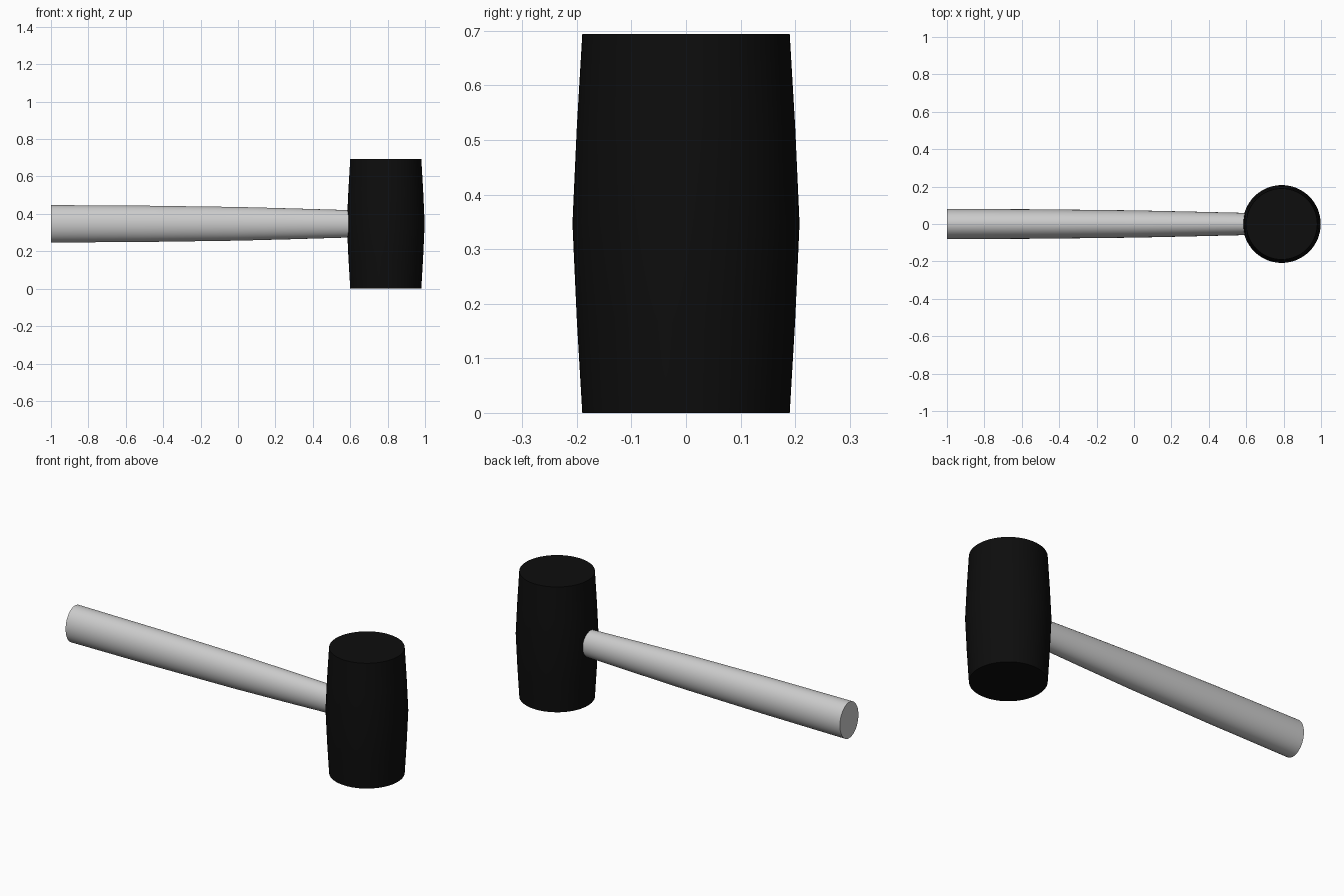
import bpy
import bmesh
from math import cos, sin, tau

cube = bpy.data.objects.get("Cube")
if cube:
    bpy.data.objects.remove(cube, do_unlink=True)


def material(name, rgb):
    mat = bpy.data.materials.new(name)
    mat.use_nodes = True
    mat.diffuse_color = (*rgb, 1)
    mat.node_tree.nodes["Principled BSDF"].inputs["Base Color"].default_value = (*rgb, 1)
    return mat


def loft(name, rings, sides, point, mat):
    """Join rings of points into a capped solid; point(ring, c, s) places one vertex."""
    bm = bmesh.new()
    loops = [[bm.verts.new(point(r, cos(tau * i / sides), sin(tau * i / sides)))
              for i in range(sides)] for r in rings]
    for a, b in zip(loops, loops[1:]):
        for i in range(sides):
            j = (i + 1) % sides
            bm.faces.new((a[i], a[j], b[j], b[i]))
    bm.faces.new(loops[0])
    bm.faces.new(loops[-1])
    bmesh.ops.recalc_face_normals(bm, faces=bm.faces)
    mesh = bpy.data.meshes.new(name)
    bm.to_mesh(mesh)
    bm.free()
    mesh.materials.append(mat)
    obj = bpy.data.objects.new(name, mesh)
    bpy.context.collection.objects.link(obj)
    bpy.ops.object.select_all(action="DESELECT")
    obj.select_set(True)
    bpy.context.view_layer.objects.active = obj
    bpy.ops.object.shade_smooth_by_angle(angle=0.6)
    return obj


rubber = material("black rubber", (0.004, 0.004, 0.004))
grey = material("light grey handle", (0.6, 0.6, 0.6))

HEAD_X, MID_Z = 0.79, 0.347

# Barrel-shaped head: (height, radius)
head_rings = [(0, 0.19), (0.17, 0.2), (MID_Z, 0.208), (0.524, 0.2), (2 * MID_Z, 0.19)]
loft("mallet_head", head_rings, 64,
     lambda r, c, s: (HEAD_X + r[1] * c, r[1] * s, r[0]), rubber)

# Oval tapered handle: (x, half height), running into the head
handle_rings = [(-1, 0.1), (-0.5, 0.097), (0, 0.09), (0.3, 0.082), (0.6, 0.073), (0.7, 0.07)]
loft("handle", handle_rings, 48,
     lambda r, c, s: (r[0], 0.81 * r[1] * c, MID_Z + r[1] * s), grey)
